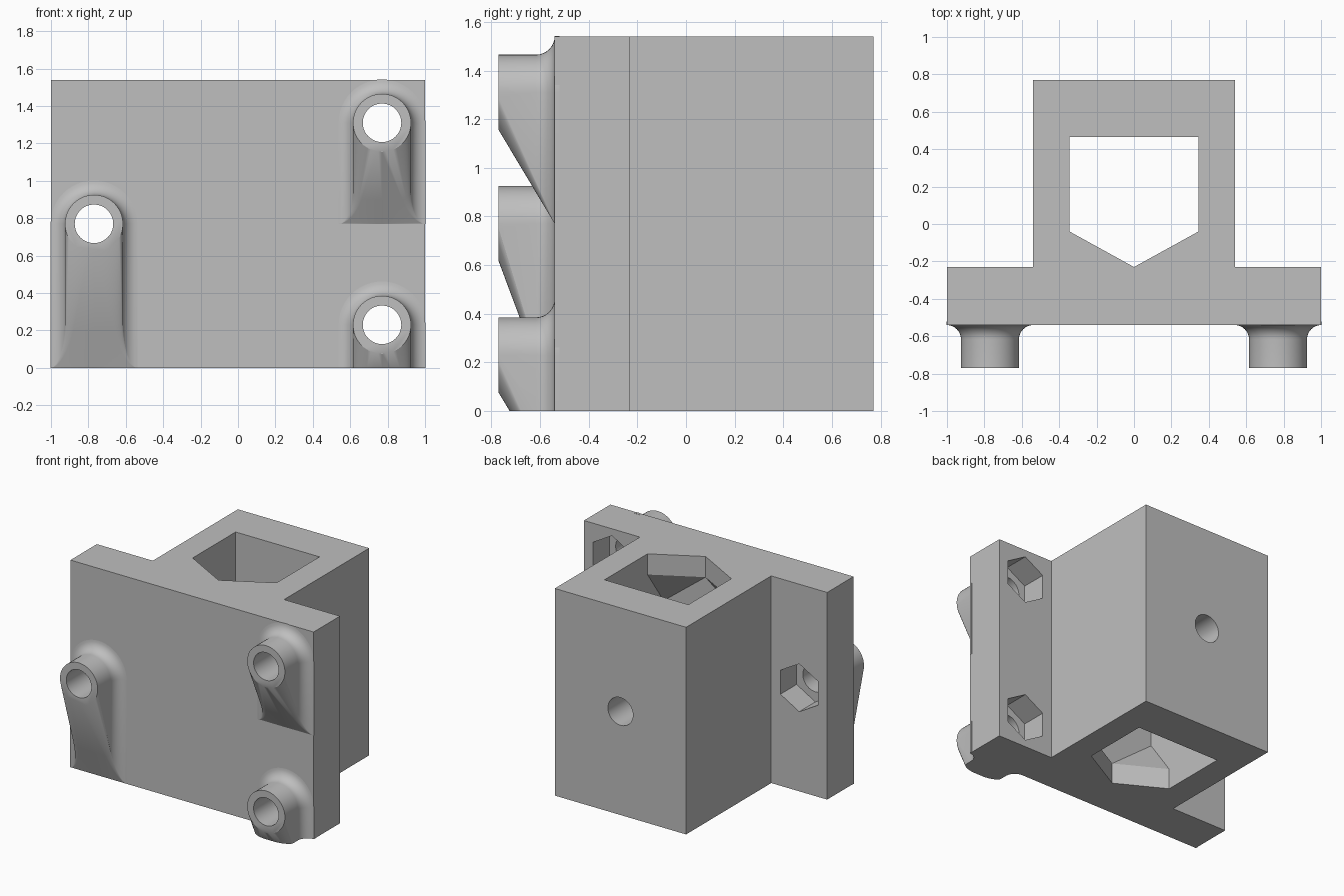
import bpy, bmesh
from math import cos, sin, pi
from mathutils import Vector

cube = bpy.data.objects.get("Cube")
if cube:
    bpy.data.objects.remove(cube, do_unlink=True)

HEIGHT, MID = 1.54, 0.77
FRONT, PLATE, STEP, BACK = -0.77, -0.54, -0.23, 0.77
RADIUS, BORE, FILLET = 0.155, 0.103, 0.077
BOSS_X = 0.77

grey = bpy.data.materials.new("plain_grey")
grey.use_nodes = True
colour = (0.52, 0.52, 0.52, 1)
grey.diffuse_color = colour
grey.node_tree.nodes["Principled BSDF"].inputs["Base Color"].default_value = colour


def finish(name, bm):
    bmesh.ops.recalc_face_normals(bm, faces=bm.faces)
    mesh = bpy.data.meshes.new(name)
    bm.to_mesh(mesh)
    bm.free()
    mesh.materials.append(grey)
    obj = bpy.data.objects.new(name, mesh)
    bpy.context.collection.objects.link(obj)
    return obj


def prism(name, ring, offset):
    """Extrude a closed ring of points along an offset."""
    bm = bmesh.new()
    face = bm.faces.new([bm.verts.new(p) for p in ring])
    ext = bmesh.ops.extrude_face_region(bm, geom=[face])["geom"]
    verts = [g for g in ext if isinstance(g, bmesh.types.BMVert)]
    bmesh.ops.translate(bm, verts=verts, vec=offset)
    return finish(name, bm)


def rod(name, x, z, radius, y0, y1, sides):
    """Prism along y with a corner pointing up."""
    angles = [pi / 2 + 2 * pi * i / sides for i in range(sides)]
    ring = [(x + radius * cos(a), y0, z + radius * sin(a)) for a in angles]
    return prism(name, ring, (0, y1 - y0, 0))


def select(obj):
    bpy.ops.object.select_all(action="DESELECT")
    obj.select_set(True)
    bpy.context.view_layer.objects.active = obj


def cut(obj, cutter):
    select(obj)
    mod = obj.modifiers.new("cut", "BOOLEAN")
    mod.operation, mod.solver, mod.object = "DIFFERENCE", "EXACT", cutter
    bpy.ops.object.modifier_apply(modifier=mod.name)
    bpy.data.objects.remove(cutter, do_unlink=True)


def boss(name, x, z, base_z):
    """Round boss whose underside slopes down to a flat edge on the plate."""
    n = 12
    depth = PLATE - FRONT
    layers = [(FRONT, 0)]
    for i in range(9):
        a = pi / 2 * i / 8
        layers.append((PLATE - FILLET * (1 - sin(a)), FILLET * (1 - cos(a))))
    layers.append((PLATE + 0.02, FILLET))
    bm = bmesh.new()
    rings = []
    for y, flare in layers:
        t = min((y - FRONT) / depth, 1)
        grow = (RADIUS + flare) / RADIUS
        ring = []
        for i in range(2 * n + 1):          # upper arch
            a = pi * i / (2 * n)
            ring.append((x + RADIUS * grow * cos(a), y, z + RADIUS * grow * sin(a)))
        for i in range(1, 2 * n):           # underside, blending to the base corners
            a = pi + pi * i / (2 * n)
            px, pz = RADIUS * cos(a), z + RADIUS * sin(a)
            side = (i > n) - (i < n)
            px += (side * RADIUS - px) * t
            ring.append((x + px * grow, y, pz + (base_z - pz) * t))
        rings.append([bm.verts.new(p) for p in ring])
    for r0, r1 in zip(rings, rings[1:]):
        for i in range(len(r0)):
            j = (i + 1) % len(r0)
            bm.faces.new((r0[i], r0[j], r1[j], r1[i]))
    bm.faces.new(rings[0])
    bm.faces.new(rings[-1])
    bmesh.ops.remove_doubles(bm, verts=bm.verts, dist=0.0001)
    if base_z < 0:                          # trim flush with the bottom
        bmesh.ops.bisect_plane(bm, geom=bm.verts[:] + bm.edges[:] + bm.faces[:],
                               plane_co=(0, 0, 0), plane_no=(0, 0, -1), clear_outer=True)
        bmesh.ops.holes_fill(bm, edges=[e for e in bm.edges if e.is_boundary])
    obj = finish(name, bm)
    cut(obj, rod("bore", x, z, BORE, FRONT - 0.1, -0.1, 48))
    return obj


# Mounting plate with square sleeve
half = [(1, PLATE), (1, STEP), (0.54, STEP), (0.54, BACK)]
outline = half + [(-x, y) for x, y in reversed(half)]
body = prism("plate_and_sleeve", [(x, y, 0) for x, y in outline], (0, 0, HEIGHT))

# Sleeve cavity and clamping screw hole
CX, CY0, CY1 = 0.345, STEP, 0.465
ring = [(-CX, CY0, -0.1), (CX, CY0, -0.1), (CX, CY1, -0.1), (-CX, CY1, -0.1)]
cut(body, prism("cavity", ring, (0, 0, HEIGHT + 0.2)))
cut(body, rod("screw_hole", 0, MID, BORE, 0.4, 0.9, 48))

# Corner wedges forming the V seat at both ends of the sleeve
for sx, side in ((1, "left"), (-1, "right")):
    for end, base, up in (("bottom", 0, 1), ("top", HEIGHT, -1)):
        bm = bmesh.new()
        corner = (sx * CX, CY0)
        for x, y, z in ((sx * CX, -0.04, 0), (0, CY0, 0), (*corner, 0),
                        (sx * CX, -0.04, 0.154), (0, CY0, 0.154), (*corner, 0.42)):
            bm.verts.new((x, y, base + up * z))
        bmesh.ops.convex_hull(bm, input=bm.verts)
        bmesh.ops.dissolve_limit(bm, angle_limit=0.01, verts=bm.verts, edges=bm.edges)
        finish(f"{side}_{end}_seat_wedge", bm)

# Bosses with bolt bores and hexagonal nut pockets
bosses = (("upper_left_boss", BOSS_X, 1.31, 0.77),
          ("lower_left_boss", BOSS_X, 0.23, -0.308),
          ("right_boss", -BOSS_X, MID, 0.0))
smooth = [body]
for name, x, z, base_z in bosses:
    smooth.append(boss(name, x, z, base_z))
    cut(body, rod("bore", x, z, BORE, FRONT, -0.1, 48))
    cut(body, rod("nut_pocket", x, z, 0.178, STEP - 0.19, STEP + 0.1, 6))

for obj in smooth:
    select(obj)
    bpy.ops.object.shade_smooth_by_angle(angle=pi / 6)
